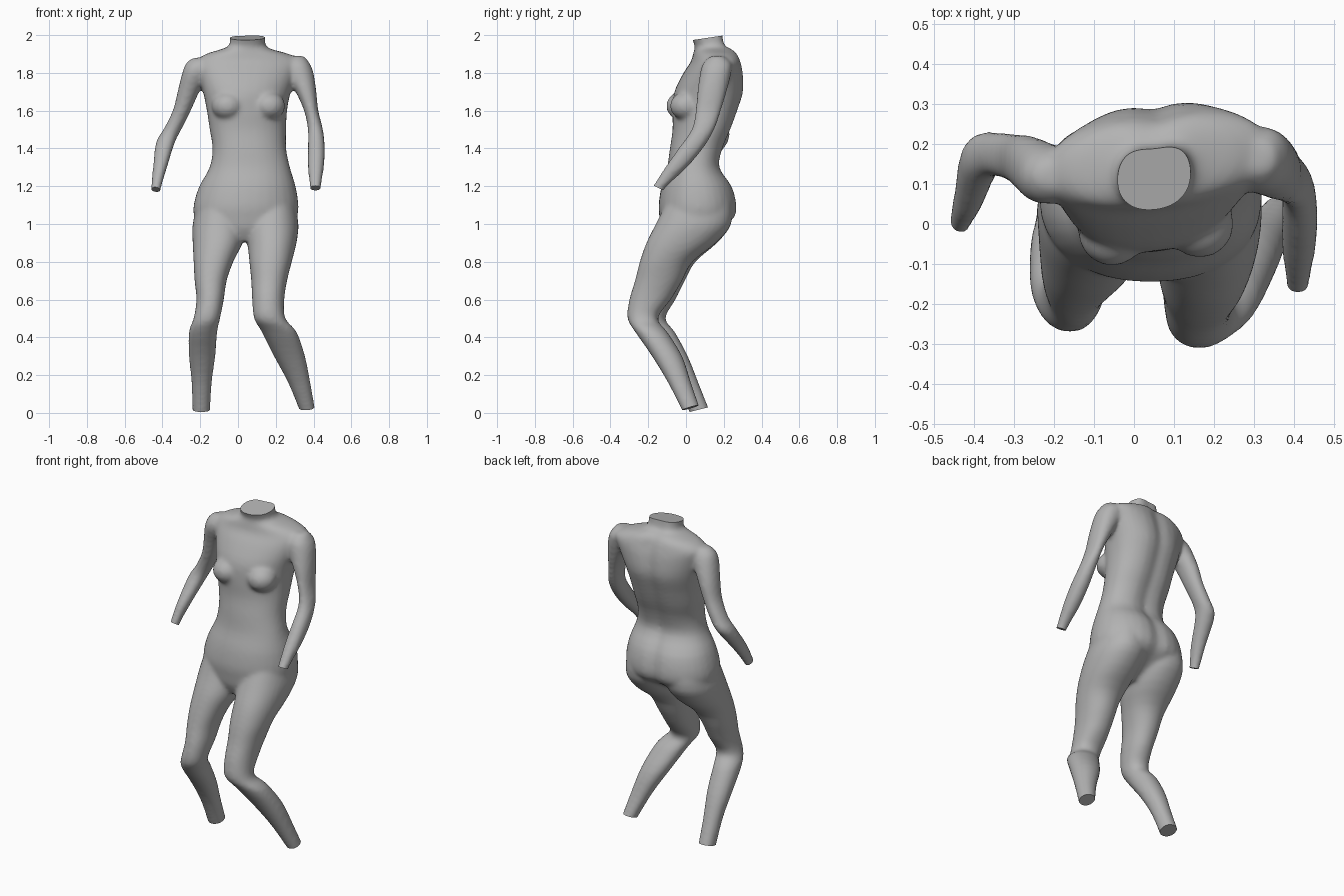
import bpy, bmesh, math
from mathutils import Vector, Matrix

cube = bpy.data.objects.get("Cube")
if cube:
    bpy.data.objects.remove(cube, do_unlink=True)

SIDES = 32


def spline(a, b, c, d, t):
    """Point between b and c on a smooth curve through four values."""
    return b + 0.5 * t * (c - a + t * (2 * a - 5 * b + 4 * c - d + t * (3 * (b - c) + d - a)))


def refine(rows, steps=3):
    """Add in-between sections along a loft."""
    out = []
    for i in range(len(rows) - 1):
        four = [rows[max(i - 1, 0)], rows[i], rows[i + 1], rows[min(i + 2, len(rows) - 1)]]
        for s in range(steps):
            out.append([spline(*vals, s / steps) for vals in zip(*four)])
    return out + [rows[-1]]


def loft(bm, rows, power=2.0, yaw=0.0, groove=0.0):
    """Closed body through sections given as height, x range and y range."""
    rings = []
    for z, x0, x1, y0, y1 in refine(rows):
        cx, cy, rx, ry = (x0 + x1) / 2, (y0 + y1) / 2, (x1 - x0) / 2, (y1 - y0) / 2
        ring = []
        for i in range(SIDES):
            a = math.tau * i / SIDES
            c, s = math.cos(a), math.sin(a)
            dx = rx * math.copysign(abs(c) ** (2 / power), c)
            dy = ry * math.copysign(abs(s) ** (2 / power), s)
            if s > 0:  # hollow along the spine
                dy -= groove * math.exp(-(dx / 0.05) ** 2)
            turn = yaw * min(max((z - 1.2) / 0.4, 0), 1)
            ring.append(bm.verts.new((cx + dx, cy + dy + turn * dx, z)))
        rings.append(ring)
    for low, high in zip(rings, rings[1:]):
        for i in range(SIDES):
            j = (i + 1) % SIDES
            bm.faces.new((low[i], low[j], high[j], high[i]))
    bm.faces.new(rings[0])
    bm.faces.new(rings[-1])


def ball(bm, centre, size):
    matrix = Matrix.Translation(centre) @ Matrix.Diagonal((*size, 1))
    bmesh.ops.create_uvsphere(bm, u_segments=24, v_segments=16, radius=1, matrix=matrix)


def cut(bm, point, normal, reach=0.15):
    """Trim a limb end flat and cap it."""
    near = {f for f in bm.faces if (f.calc_center_median() - Vector(point)).length < reach}
    geom = list(near) + list({e for f in near for e in f.edges}) + list({v for f in near for v in f.verts})
    res = bmesh.ops.bisect_plane(bm, geom=geom, plane_co=point, plane_no=normal, clear_outer=True)
    edges = [e for e in res["geom_cut"] if isinstance(e, bmesh.types.BMEdge)]
    bmesh.ops.holes_fill(bm, edges=edges, sides=0)


torso = [
    (0.91, -0.10, 0.18, -0.10, 0.08),
    (0.97, -0.19, 0.27, -0.13, 0.18),
    (1.03, -0.23, 0.31, -0.14, 0.26),
    (1.10, -0.235, 0.32, -0.145, 0.275),
    (1.20, -0.205, 0.305, -0.13, 0.25),
    (1.30, -0.15, 0.275, -0.10, 0.185),
    (1.40, -0.135, 0.255, -0.085, 0.20),
    (1.50, -0.15, 0.255, -0.07, 0.24),
    (1.60, -0.165, 0.26, -0.07, 0.275),
    (1.70, -0.185, 0.28, -0.06, 0.305),
    (1.80, -0.21, 0.32, -0.01, 0.30),
    (1.86, -0.22, 0.34, 0.03, 0.285),
    (1.90, -0.17, 0.27, 0.04, 0.27),
    (1.925, -0.09, 0.18, 0.045, 0.25),
    (1.95, -0.045, 0.145, 0.045, 0.215),
    (2.03, -0.045, 0.145, 0.01, 0.205),
]
right_arm = [
    (1.88, -0.24, -0.16, 0.09, 0.15),
    (1.85, -0.275, -0.13, 0.06, 0.18),
    (1.80, -0.295, -0.15, 0.05, 0.20),
    (1.70, -0.32, -0.205, 0.08, 0.22),
    (1.60, -0.345, -0.25, 0.105, 0.225),
    (1.50, -0.395, -0.30, 0.12, 0.23),
    (1.43, -0.435, -0.335, 0.10, 0.22),
    (1.30, -0.45, -0.375, 0.02, 0.12),
    (1.20, -0.46, -0.405, -0.02, 0.05),
    (1.12, -0.465, -0.42, -0.055, 0.005),
]
left_arm = [
    (1.89, 0.27, 0.35, 0.13, 0.20),
    (1.85, 0.25, 0.38, 0.09, 0.24),
    (1.80, 0.25, 0.40, 0.075, 0.24),
    (1.70, 0.305, 0.415, 0.06, 0.215),
    (1.60, 0.35, 0.425, 0.05, 0.185),
    (1.50, 0.37, 0.45, 0.03, 0.15),
    (1.40, 0.37, 0.46, -0.04, 0.09),
    (1.30, 0.37, 0.455, -0.11, 0.005),
    (1.20, 0.38, 0.44, -0.175, -0.10),
    (1.12, 0.385, 0.44, -0.23, -0.165),
]
right_leg = [
    (1.12, -0.21, 0.03, -0.10, 0.24),
    (1.00, -0.24, 0.045, -0.14, 0.24),
    (0.90, -0.24, 0.025, -0.18, 0.165),
    (0.80, -0.235, -0.025, -0.21, 0.05),
    (0.70, -0.23, -0.06, -0.235, -0.005),
    (0.60, -0.22, -0.075, -0.26, -0.055),
    (0.50, -0.235, -0.095, -0.27, -0.11),
    (0.43, -0.26, -0.11, -0.235, -0.06),
    (0.30, -0.26, -0.12, -0.135, 0.01),
    (0.15, -0.245, -0.14, -0.045, 0.07),
    (-0.05, -0.24, -0.15, 0.04, 0.15),
]
left_leg = [
    (1.12, 0.06, 0.30, -0.10, 0.24),
    (1.00, 0.04, 0.32, -0.16, 0.24),
    (0.90, 0.05, 0.31, -0.21, 0.16),
    (0.80, 0.06, 0.285, -0.245, 0.035),
    (0.70, 0.07, 0.26, -0.27, -0.02),
    (0.60, 0.075, 0.245, -0.30, -0.08),
    (0.50, 0.085, 0.25, -0.31, -0.15),
    (0.43, 0.125, 0.31, -0.27, -0.10),
    (0.30, 0.19, 0.355, -0.18, -0.02),
    (0.15, 0.27, 0.385, -0.09, 0.03),
    (-0.05, 0.35, 0.42, 0.01, 0.10),
]

# Body volumes: trunk, limbs and chest
bm = bmesh.new()
loft(bm, torso, power=2.2, yaw=0.1, groove=0.02)
for limb in (right_arm, left_arm, right_leg, left_leg):
    loft(bm, limb, power=2.15)
for x, y in ((-0.055, -0.02), (0.165, 0.0)):
    ball(bm, (x, y, 1.625), (0.085, 0.085, 0.075))
bmesh.ops.recalc_face_normals(bm, faces=bm.faces)
mesh = bpy.data.meshes.new("body")
bm.to_mesh(mesh)
bm.free()
body = bpy.data.objects.new("body", mesh)
bpy.context.collection.objects.link(body)

# Fuse the volumes into one soft skin
remesh = body.modifiers.new("fuse", "REMESH")
remesh.mode = "VOXEL"
remesh.voxel_size = 0.011
soften = body.modifiers.new("soften", "SMOOTH")
soften.factor = 0.5
soften.iterations = 10
bpy.context.view_layer.update()
fused = bpy.data.meshes.new_from_object(body.evaluated_get(bpy.context.evaluated_depsgraph_get()))
body.modifiers.clear()
body.data = fused

# Flat cut ends at neck, wrists and ankles
bm = bmesh.new()
bm.from_mesh(fused)
cut(bm, (0.05, 0.11, 1.985), (0, -0.15, 1))
cut(bm, (-0.435, 0.01, 1.18), (-0.15, -0.5, -1))
cut(bm, (0.41, -0.145, 1.19), (0, -0.5, -1))
cut(bm, (-0.195, 0.08, 0.02), (0, 0.25, -1))
cut(bm, (0.37, 0.03, 0.03), (0.1, 0.3, -1))
bmesh.ops.recalc_face_normals(bm, faces=bm.faces)
bm.to_mesh(fused)
bm.free()

grey = bpy.data.materials.new("plain grey")
grey.use_nodes = True
grey.diffuse_color = (0.45, 0.45, 0.45, 1)
grey.node_tree.nodes["Principled BSDF"].inputs["Base Color"].default_value = grey.diffuse_color
fused.materials.clear()
fused.materials.append(grey)

bpy.ops.object.select_all(action="DESELECT")
body.select_set(True)
bpy.context.view_layer.objects.active = body
bpy.ops.object.shade_smooth_by_angle(angle=math.radians(40))
